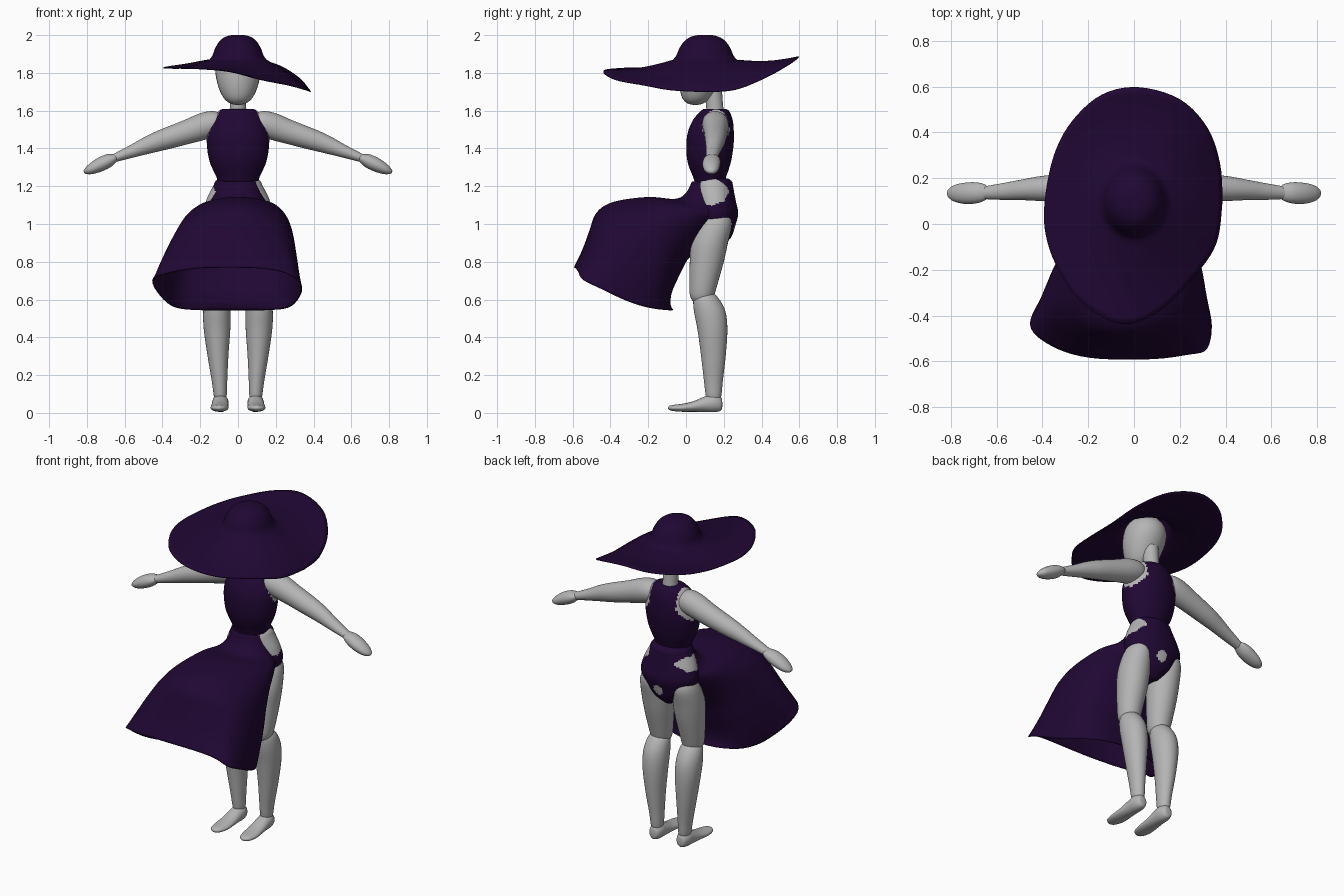
import bpy, bmesh, math
from mathutils import Vector


def material(name, rgb):
    m = bpy.data.materials.new(name)
    m.diffuse_color = (*rgb, 1)
    return m


PURPLE = material("dark purple cloth", (0.0145, 0.0022, 0.034))
GREY = material("grey body", (0.46, 0.46, 0.46))


def smooth_rows(rows, steps):
    """Catmull-Rom interpolation between rows of numbers."""
    out = []
    n = len(rows)
    for i in range(n - 1):
        p0, p1, p2, p3 = (rows[max(i - 1, 0)], rows[i], rows[i + 1], rows[min(i + 2, n - 1)])
        for k in range(steps):
            t = k / steps
            out.append([0.5 * (2 * b + (c - a) * t + (2 * a - 5 * b + 4 * c - d) * t * t
                               + (3 * b - a - 3 * c + d) * t ** 3)
                        for a, b, c, d in zip(p0, p1, p2, p3)])
    out.append(list(rows[-1]))
    return out


def skin(name, rings, mats, cap_start=True, cap_end=True, mirror=False, rule=None, thick=0):
    """Bridge closed rings of points into one smooth object."""
    bm = bmesh.new()
    vr = [[bm.verts.new(p) for p in ring] for ring in rings]
    n = len(vr[0])
    for a, b in zip(vr, vr[1:]):
        for i in range(n):
            j = (i + 1) % n
            bm.faces.new((a[i], a[j], b[j], b[i]))
    if cap_start:
        bm.faces.new(vr[0])
    if cap_end:
        bm.faces.new(vr[-1])
    bmesh.ops.recalc_face_normals(bm, faces=bm.faces)
    if rule:
        for f in bm.faces:
            f.material_index = rule(f.calc_center_median())
    me = bpy.data.meshes.new(name)
    bm.to_mesh(me)
    bm.free()
    for m in mats:
        me.materials.append(m)
    ob = bpy.data.objects.new(name, me)
    bpy.context.collection.objects.link(ob)
    if mirror:
        ob.modifiers.new("mirror", 'MIRROR').use_mirror_merge = False
    if thick:
        s = ob.modifiers.new("thickness", 'SOLIDIFY')
        s.thickness = thick
        s.offset = 0
    bpy.ops.object.select_all(action='DESELECT')
    bpy.context.view_layer.objects.active = ob
    ob.select_set(True)
    bpy.ops.object.shade_smooth_by_angle(angle=math.radians(50))
    return ob


def loft(name, rows, mats, u=(1, 0, 0), v=(0, 1, 0), seg=32, steps=4, **kw):
    """Rows are x, y, z, radius along u, radius along v."""
    u, v = Vector(u), Vector(v)
    rings = []
    for x, y, z, a, b in smooth_rows(rows, steps):
        rings.append([Vector((x, y, z)) + u * a * math.cos(2 * math.pi * i / seg)
                      + v * b * math.sin(2 * math.pi * i / seg) for i in range(seg)])
    return skin(name, rings, mats, **kw)


# Head and neck
loft("head", [(0, .05, 1.63, .01, .01), (0, .05, 1.64, .045, .045), (0, .057, 1.67, .078, .078),
              (0, .07, 1.73, .105, .105), (0, .09, 1.81, .12, .125), (0, .098, 1.88, .11, .115),
              (0, .1, 1.93, .07, .075)], [GREY])
loft("neck", [(0, .155, 1.57, .05, .05), (0, .152, 1.62, .043, .045), (0, .14, 1.74, .045, .048)], [GREY])


# Bodice with bare armholes
def bodice_rule(c):
    return 1 if abs(c.x) > .09 and math.hypot((c.y - .16) / .072, (c.z - 1.515) / .09) < 1 else 0


loft("bodice", [(0, .125, 1.225, .107, .08), (0, .125, 1.25, .115, .088), (0, .123, 1.33, .15, .115),
                (0, .127, 1.42, .165, .125), (0, .132, 1.49, .16, .121), (0, .142, 1.55, .135, .105),
                (0, .152, 1.595, .105, .078), (0, .153, 1.61, .08, .058)], [PURPLE, GREY],
     seg=64, steps=6, rule=bodice_rule)


# Hips, with a bare patch on each side and a small one at the back
def hip_rule(c):
    wobble = 0.06 * math.sin(90 * c.z + 70 * c.y)
    y, z, ry, rz = (.135, 1.17, .088, .068) if c.x > 0 else (.15, 1.152, .085, .042)
    side = math.hypot((c.y - y) / ry, (c.z - z) / rz) < 1 + wobble and abs(c.x) > .05
    dot = c.y > .15 and math.hypot(c.x - .01, c.z - .985) < .033
    return 1 if side or dot else 0


loft("hips", [(0, .14, .88, .035, .05), (0, .147, .93, .10, .092), (0, .15, 1.0, .158, .114),
              (0, .158, 1.06, .18, .118), (0, .152, 1.13, .166, .11), (0, .143, 1.2, .132, .106),
              (0, .143, 1.225, .12, .1), (0, .14, 1.24, .105, .085)], [PURPLE, GREY],
     seg=96, steps=10, rule=hip_rule)

# Arms and hands
slant = Vector((.35, 0, .94)).normalized()
loft("arms", [(.085, .152, 1.545, .052, .05), (.12, .154, 1.535, .068, .067), (.18, .157, 1.518, .07, .071),
              (.27, .158, 1.487, .063, .064), (.4, .155, 1.445, .055, .055), (.48, .15, 1.417, .046, .046),
              (.56, .143, 1.385, .038, .034), (.66, .136, 1.347, .027, .021)], [GREY],
     u=(0, 1, 0), v=slant, mirror=True)
loft("hands", [(.632, .138, 1.357, .012, .01), (.65, .138, 1.35, .034, .022), (.69, .136, 1.333, .046, .036),
               (.74, .134, 1.31, .046, .036), (.785, .134, 1.288, .036, .026), (.81, .134, 1.277, .018, .012),
               (.816, .134, 1.275, .003, .003)], [GREY], u=(0, 1, 0), v=slant, mirror=True)

# Legs and feet
loft("thighs", [(.105, .17, 1.065, .05, .055), (.107, .155, 1.0, .077, .088), (.107, .125, .9, .089, .097),
                (.107, .11, .8, .084, .09), (.108, .095, .7, .073, .077), (.108, .085, .62, .06, .064),
                (.108, .09, .58, .04, .045)], [GREY], mirror=True)
loft("lower_legs", [(.11, .1, .64, .03, .035), (.111, .105, .61, .06, .065), (.112, .125, .54, .072, .083),
                    (.111, .14, .44, .07, .079), (.106, .145, .3, .055, .065), (.098, .145, .17, .041, .05),
                    (.094, .146, .09, .034, .041), (.094, .146, .06, .025, .03)], [GREY], mirror=True)
loft("feet", [(.093, .192, .045, .01, .012), (.093, .185, .048, .028, .036), (.093, .15, .053, .042, .049),
              (.094, .1, .046, .044, .041), (.096, .04, .034, .046, .028), (.098, -.02, .027, .047, .021),
              (.1, -.07, .026, .036, .016), (.1, -.09, .026, .018, .01), (.1, -.096, .026, .004, .003)],
     [GREY], v=(0, 0, 1), mirror=True)

# Wind-blown skirt: rows are front y, z, back y, z, x shift, half width, squareness, sag
skirt_rows = [(.035, 1.225, .18, 1.21, 0, .1, 2, 0),
              (.0, 1.16, .2, 1.14, 0, .125, 2, 0),
              (-.06, 1.13, .22, 1.06, 0, .165, 2.0, 0),
              (-.2, 1.14, .2, 1.0, 0, .22, 1.85, 0),
              (-.38, 1.115, .14, .9, -.01, .272, 1.85, 0),
              (-.47, 1.06, .09, .81, -.02, .303, 2.0, .01),
              (-.51, .96, .03, .7, -.035, .328, 2.3, .02),
              (-.545, .865, -.02, .62, -.045, .342, 2.6, .04),
              (-.59, .77, -.06, .545, -.05, .35, 3.0, .06)]
skirt_rings = []
SEG = 72
sections = smooth_rows(skirt_rows, 5)
for n, (fy, fz, by, bz, cx, w, e, sag) in enumerate(sections):
    t = n / (len(sections) - 1)
    ring = []
    for i in range(SEG):
        a = 2 * math.pi * i / SEG
        c, s = math.cos(a), math.sin(a)
        f = math.copysign(abs(c) ** (2 / e), c)
        q = math.copysign(abs(s) ** (2 / e), s)
        k = (1 + f) / 2
        # pointed front corners, back panel pressed forward of the legs
        corner = t ** 3 * math.exp(-((a - 5.19) / .35) ** 2)
        other = t ** 3 * math.exp(-((a - .95) / .3) ** 2)
        dent = .09 * min(1, max(0, t - .3) * 3) * (1 - q ** 4) * (1 - k) ** 2 * (1 - .9 * t ** 8)
        ring.append((cx * (.5 + .5 * k) + q * w * (1 + .27 * t * t * f) - .03 * corner,
                     by + (fy - by) * k - dent + .05 * t * t * k * max(0, -q) ** 2 - .035 * other,
                     bz + (fz - bz) * k - sag * (1 - f * f) + .02 * corner))
    skirt_rings.append(ring)
skin("skirt", skirt_rings, [PURPLE], cap_start=False, cap_end=False, thick=.006)

# Wide hat: crown rings followed by an uneven tilted brim
CY = .1
outline = [(.385, .1, 1.70), (.375, .26, 1.712), (.32, .42, 1.775), (.2, .545, 1.845),
           (.02, .597, 1.885), (-.14, .565, 1.87), (-.27, .45, 1.847), (-.35, .3, 1.835),
           (-.39, .1, 1.828), (-.385, -.05, 1.826), (-.33, -.2, 1.826), (-.22, -.35, 1.823),
           (-.05, -.437, 1.808), (.12, -.375, 1.765), (.27, -.22, 1.735), (.36, -.08, 1.71),
           (.385, .1, 1.70)]
edge = smooth_rows(outline, 5)[:-1]
angles = [math.atan2(y - CY, x) for x, y, z in edge]
hat_rings = []
for r, z in smooth_rows([(.005, 1.998), (.04, 1.996), (.075, 1.983), (.1, 1.96), (.12, 1.925),
                         (.133, 1.89), (.15, 1.867)], 3):
    hat_rings.append([(r * math.cos(a), CY + 1.12 * r * math.sin(a), z) for a in angles])
for k in range(1, 13):
    t = k / 12
    ring = []
    for (ex, ey, rim), a in zip(edge, angles):
        ix, iy = .15 * math.cos(a), CY + .168 * math.sin(a)
        droop = .016 * math.sin(math.pi * t) * (1 - 1.6 * max(0, math.cos(a)))
        ring.append((ix + (ex - ix) * t, iy + (ey - iy) * t, 1.867 + (rim - 1.867) * t - droop))
    hat_rings.append(ring)
skin("hat", hat_rings, [PURPLE], cap_end=False, thick=.006)
